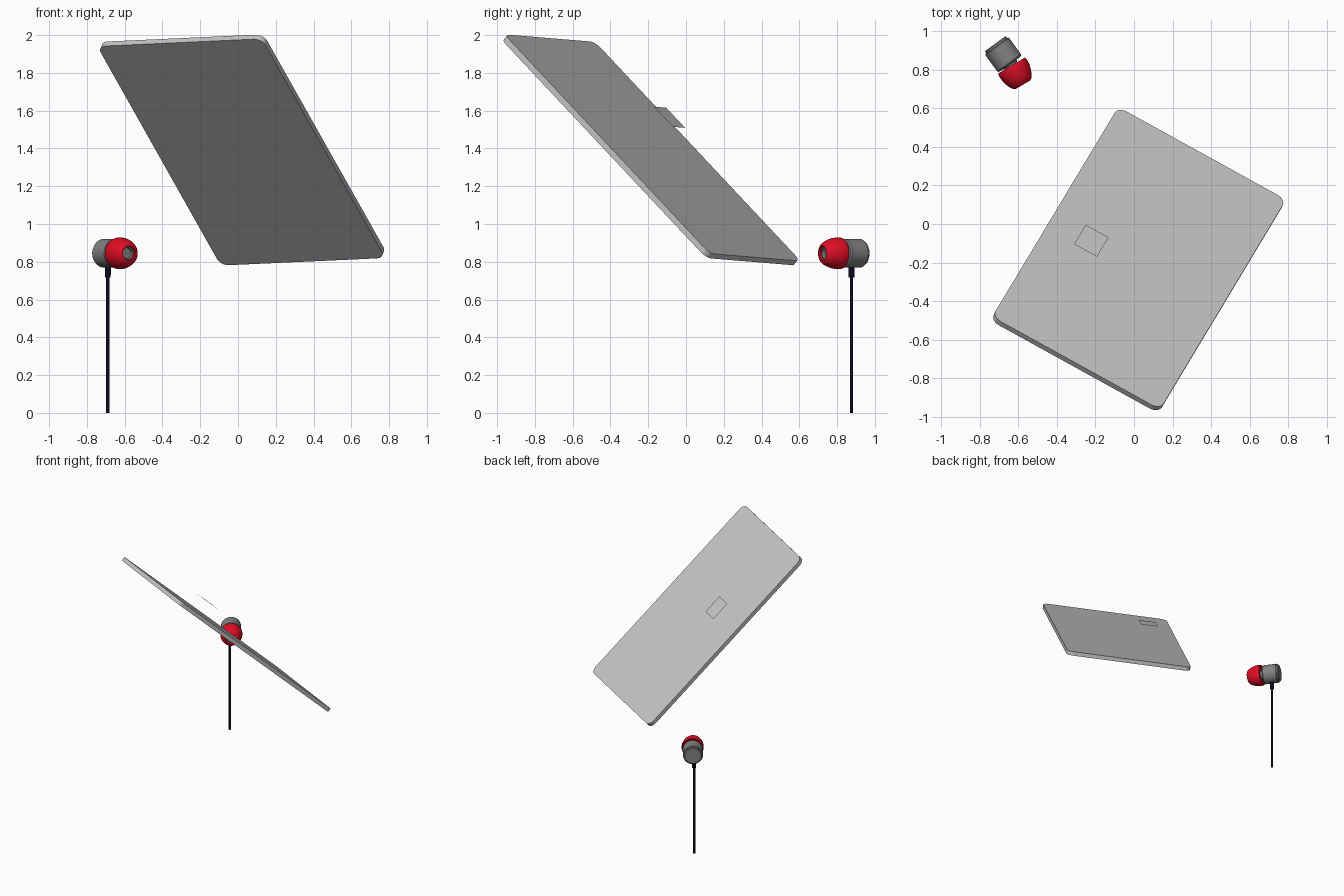
import bpy, bmesh, math
from mathutils import Matrix, Vector

if "Cube" in bpy.data.objects:
    bpy.data.objects.remove(bpy.data.objects["Cube"])


def material(name, rgb):
    m = bpy.data.materials.new(name)
    m.diffuse_color = (*rgb, 1)
    m.use_nodes = True
    m.node_tree.nodes["Principled BSDF"].inputs["Base Color"].default_value = m.diffuse_color
    return m


SILVER = material("silver grey", (0.55, 0.55, 0.55))
GREY = material("dark grey", (0.22, 0.22, 0.22))
RED = material("red", (0.75, 0.004, 0.018))
BLACK = material("navy black", (0.004, 0.004, 0.013))


def add_object(name, bm, mat, matrix, smooth=True):
    bmesh.ops.recalc_face_normals(bm, faces=bm.faces)
    mesh = bpy.data.meshes.new(name)
    bm.to_mesh(mesh)
    bm.free()
    mesh.materials.append(mat)
    ob = bpy.data.objects.new(name, mesh)
    bpy.context.collection.objects.link(ob)
    ob.matrix_world = matrix
    if smooth:
        bpy.ops.object.select_all(action='DESELECT')
        ob.select_set(True)
        bpy.context.view_layer.objects.active = ob
        bpy.ops.object.shade_smooth_by_angle(angle=math.radians(35))
    return ob


def lathe(name, profile, mat, matrix, closed=False, steps=40):
    """Revolve (radius, height) points around local z."""
    bm = bmesh.new()
    vs = [bm.verts.new((r, 0, h)) for r, h in profile]
    pairs = list(zip(vs, vs[1:])) + ([(vs[-1], vs[0])] if closed else [])
    es = [bm.edges.new(p) for p in pairs]
    bmesh.ops.spin(bm, geom=vs + es, cent=(0, 0, 0), axis=(0, 0, 1),
                   angle=math.tau, steps=steps, use_duplicate=False)
    bmesh.ops.remove_doubles(bm, verts=bm.verts, dist=1e-5)
    return add_object(name, bm, mat, matrix)


def along(origin, direction):
    """Matrix putting local z along a direction."""
    q = Vector(direction).to_track_quat('Z', 'Y')
    return Matrix.Translation(origin) @ q.to_matrix().to_4x4()


# Tilted frame of the tablet: short axis, long axis, outward back normal
u = Vector((0.875, -0.483, 0.040)).normalized()
v = Vector((0.384, 0.630, -0.674))
v = (v - u * v.dot(u)).normalized()
n = u.cross(v)
frame = Matrix((u, v, n)).transposed().to_4x4()
frame.translation = (0.022, -0.187, 1.392)

# Tablet slab with rounded corners
A, B, R, T = 0.498, 0.86, 0.05, 0.032
bm = bmesh.new()
outline = []
for k, (sx, sy) in enumerate([(1, 1), (-1, 1), (-1, -1), (1, -1)]):
    for i in range(9):
        a = (k + i / 8) * math.pi / 2
        outline.append(bm.verts.new((sx * (A - R) + R * math.cos(a),
                                     sy * (B - R) + R * math.sin(a), -T / 2)))
face = bm.faces.new(outline)
ext = bmesh.ops.extrude_face_region(bm, geom=[face])
bmesh.ops.translate(bm, vec=(0, 0, T),
                    verts=[g for g in ext['geom'] if isinstance(g, bmesh.types.BMVert)])
add_object("tablet_slab", bm, SILVER, frame)

# Small flat plate floating behind the tablet
bm = bmesh.new()
bm.faces.new([bm.verts.new((-0.254 + 0.0675 * x, -0.146 + 0.079 * y, 0.115))
              for x, y in [(-1, -1), (1, -1), (1, 1), (-1, 1)]])
add_object("back_plate", bm, SILVER, frame, smooth=False)

# Earbud housing: end cap, groove, barrel and neck
body = along((-0.72, 0.935, 0.845), (0.59, -0.81, 0))
lathe("earbud_body", [(0, 0), (0.062, 0), (0.067, 0.004), (0.067, 0.014),
                      (0.072, 0.014), (0.076, 0.018), (0.076, 0.122),
                      (0.070, 0.130), (0.042, 0.132), (0.034, 0.150), (0, 0.150)],
      GREY, body)

# Soft ear tip: hollow dome with a sound opening
tip = along((-0.635, 0.822, 0.845), (0.51, -0.86, 0))
lathe("ear_tip", [(0.076, 0.0), (0.081, 0.0), (0.084, 0.012), (0.084, 0.030),
                  (0.081, 0.050), (0.075, 0.072), (0.066, 0.093), (0.056, 0.108),
                  (0.047, 0.115), (0.040, 0.116), (0.036, 0.111), (0.036, 0.006),
                  (0.070, 0.006)], RED, tip, closed=True)

# Nozzle inside the tip
lathe("nozzle", [(0, -0.02), (0.035, -0.02), (0.035, 0.100), (0.030, 0.100),
                 (0.028, 0.085), (0, 0.085)], GREY, tip)

# Strain relief and hanging cable
down = Matrix.Translation((-0.689, 0.876, 0))
lathe("strain_relief", [(0, 0.717), (0.015, 0.717), (0.017, 0.79), (0, 0.79)],
      BLACK, down, steps=20)
lathe("cable", [(0, 0), (0.009, 0), (0.009, 0.73), (0, 0.73)], BLACK, down, steps=16)
